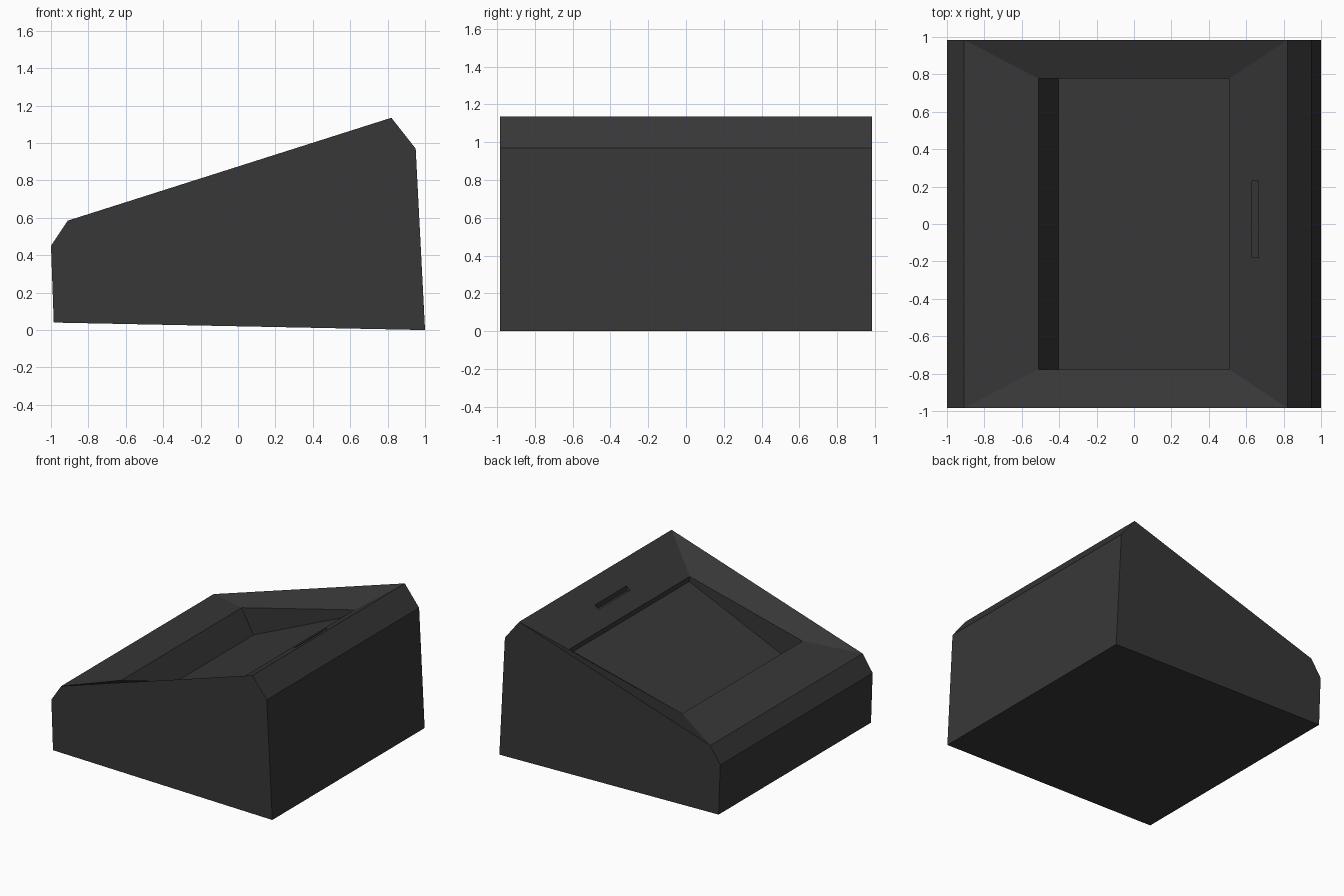
import bpy, bmesh

if "Cube" in bpy.data.objects:
    bpy.data.objects.remove(bpy.data.objects["Cube"])

W = 0.985          # half width along y
RIM = 0.777        # half width of the sunken rim

mat = bpy.data.materials.new("dark_grey")
mat.diffuse_color = (0.038, 0.038, 0.038, 1)
mat.use_nodes = True
mat.node_tree.nodes["Principled BSDF"].inputs["Base Color"].default_value = mat.diffuse_color

bm = bmesh.new()


def rect(lo, hi, half, mid=0.0):
    """Ring of four corners from two (x, z) points, spread along y."""
    return [bm.verts.new((p[0], mid + s * half, p[1]))
            for p, s in ((lo, -1), (hi, -1), (hi, 1), (lo, 1))]


def bridge(a, b, skip=()):
    """Join two rings of four corners with quads."""
    for i in range(4):
        j = (i + 1) % 4
        if i not in skip:
            bm.faces.new((a[i], a[j], b[j], b[i]))


# Wedge body: the side profile without its sloping top
top = rect((-0.91, 0.585), (0.82, 1.135), W)
lower = [(0.95, 0.97), (1.0, 0.0), (-0.985, 0.04), (-1.0, 0.45)]
front = [bm.verts.new((x, -W, z)) for x, z in lower]
back = [bm.verts.new((x, W, z)) for x, z in lower]
front = [top[0], top[1]] + front
back = [top[3], top[2]] + back
bm.faces.new(front)
bm.faces.new(back[::-1])
for i in range(1, 6):
    j = (i + 1) % 6
    bm.faces.new((front[i], front[j], back[j], back[i]))

# Sloping frame, recess walls and tilted screen floor
rim = rect((-0.51, 0.66), (0.51, 0.915), RIM)
floor = rect((-0.405, 0.465), (0.515, 0.873), RIM)
bridge(top, rim, skip=(1,))
bridge(rim, floor)
bm.faces.new(floor)

# Upper frame face with the narrow slot sunk into it
def frame_z(x):
    return 0.915 + (x - 0.51) * (1.135 - 0.915) / 0.31


x0, x1, depth = 0.63, 0.665, 0.04
slot = rect((x0, frame_z(x0)), (x1, frame_z(x1)), 0.205, 0.025)
slot_floor = rect((x0, frame_z(x0) - depth), (x1, frame_z(x1) - depth), 0.205, 0.025)
bridge([rim[1], top[1], top[2], rim[2]], slot)
bridge(slot, slot_floor)
bm.faces.new(slot_floor)

bmesh.ops.recalc_face_normals(bm, faces=bm.faces)
mesh = bpy.data.meshes.new("console_body")
bm.to_mesh(mesh)
bm.free()
mesh.materials.append(mat)
obj = bpy.data.objects.new("console_body", mesh)
bpy.context.collection.objects.link(obj)
